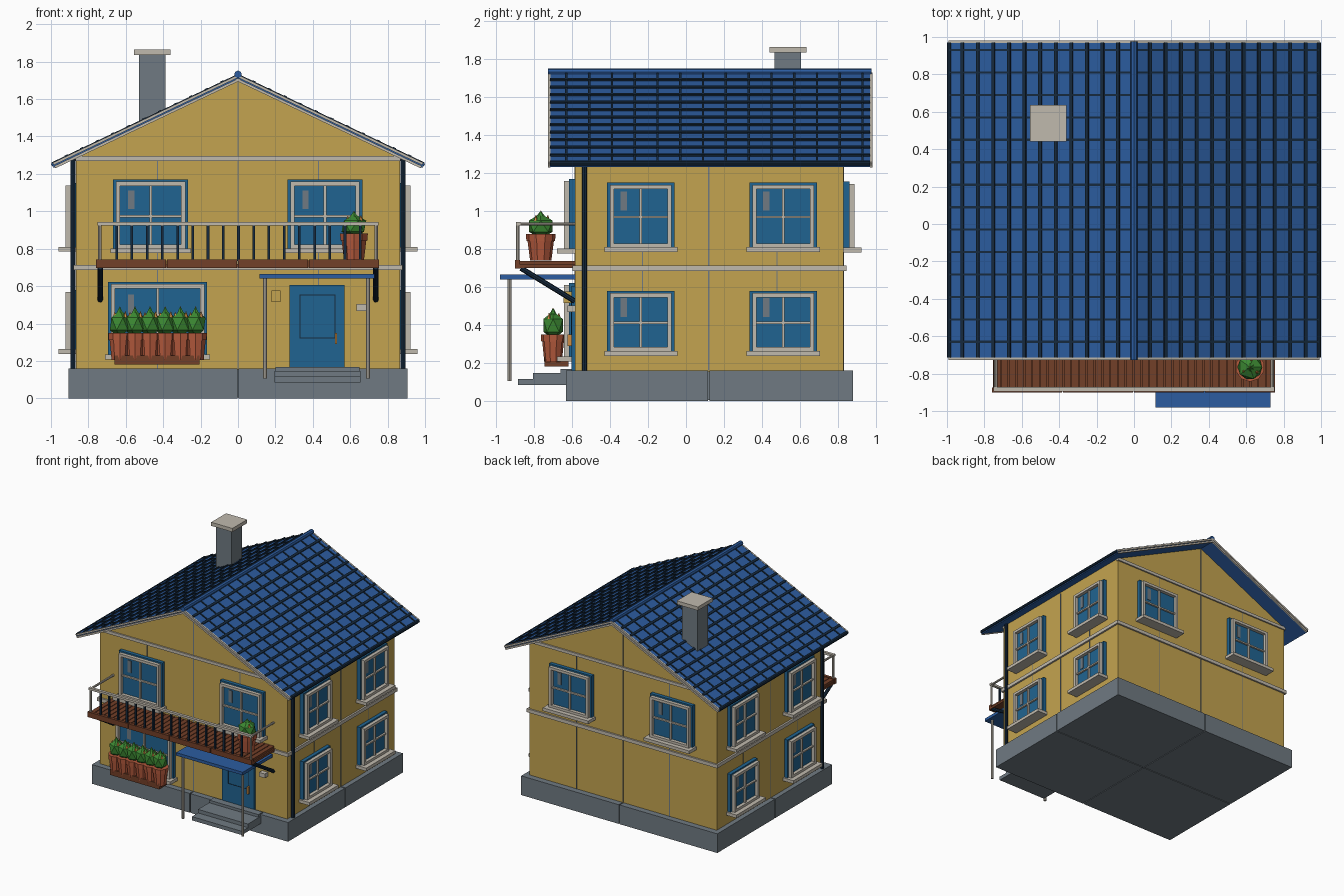
import bpy, bmesh, math
from mathutils import Matrix, Vector

if "Cube" in bpy.data.objects:
    bpy.data.objects.remove(bpy.data.objects["Cube"])


def mat(name, c):
    m = bpy.data.materials.new(name)
    m.diffuse_color = (*c, 1)
    m.use_nodes = True
    m.node_tree.nodes["Principled BSDF"].inputs["Base Color"].default_value = m.diffuse_color
    return m


OCHRE = mat("ochre wall", (.55, .37, .08))
ROOF = mat("roof blue", (.025, .108, .35))
BLUE = mat("window blue", (.0144, .127, .283))
NAVY = mat("dark navy", (.008, .023, .048))
GREY = mat("stone grey", (.162, .195, .223))
LIGHT = mat("light trim", (.53, .49, .42))
BROWN = mat("wood brown", (.17, .05, .021))
CLAY = mat("terracotta", (.45, .10, .045))
GREEN = mat("leaf green", (.045, .25, .032))
ORANGE = mat("flower orange", (.62, .27, .06))


def finish(name, bm, m, M=None):
    me = bpy.data.meshes.new(name)
    bmesh.ops.recalc_face_normals(bm, faces=bm.faces)
    bm.to_mesh(me)
    bm.free()
    me.materials.append(m)
    ob = bpy.data.objects.new(name, me)
    if M:
        ob.matrix_world = M
    bpy.context.collection.objects.link(ob)
    return ob


def boxes(name, m, items, M=None):
    """Boxes given as (x0, x1, y0, y1, z0, z1) joined into one object."""
    bm = bmesh.new()
    for x0, x1, y0, y1, z0, z1 in items:
        T = Matrix.Translation(((x0 + x1) / 2, (y0 + y1) / 2, (z0 + z1) / 2))
        bmesh.ops.create_cube(bm, size=1, matrix=T @ Matrix.Diagonal((x1 - x0, y1 - y0, z1 - z0, 1)))
    return finish(name, bm, m, M)


def rods(name, m, items, r, sides=8):
    """Round bars between pairs of points."""
    bm = bmesh.new()
    for a, b in items:
        a, b = Vector(a), Vector(b)
        T = Matrix.Translation((a + b) / 2) @ (b - a).to_track_quat('Z', 'Y').to_matrix().to_4x4()
        bmesh.ops.create_cone(bm, cap_ends=True, segments=sides, radius1=r, radius2=r,
                              depth=(b - a).length, matrix=T)
    return finish(name, bm, m)


def prism(name, m, pts, y0, y1):
    """Outline in x and z, extruded along y."""
    bm = bmesh.new()
    f = bm.faces.new([bm.verts.new((x, y0, z)) for x, z in pts])
    ext = bmesh.ops.extrude_face_region(bm, geom=[f])
    bmesh.ops.translate(bm, vec=(0, y1 - y0, 0),
                        verts=[v for v in ext["geom"] if isinstance(v, bmesh.types.BMVert)])
    return finish(name, bm, m)


# Foundation in four blocks
g = .004
boxes("foundation", GREY, [(x0, x1, y0, y1, 0, .16)
      for x0, x1 in ((-.905, -g), (g, .905)) for y0, y1 in ((-.633, .12 - g), (.12 + g, .88))])
boxes("foundation_core", GREY, [(-.88, .88, -.61, .86, .005, .155)])

# Walls with gable, panel seams and trim belts
YF, YB, XW = -.585, .83, .865
prism("walls", OCHRE, [(-XW, .15), (XW, .15), (XW, 1.295), (0, 1.702), (-XW, 1.295)], YF, YB)
s, e = .003, .002
seams = []
for x in (-.43, 0, .43):
    top = 1.69 if x == 0 else 1.28
    seams += [(x - s, x + s, YF - e, YF + e, .16, top), (x - s, x + s, YB - e, YB + e, .16, top)]
for sx in (-1, 1):
    seams.append((sx * XW - e, sx * XW + e, .12 - s, .12 + s, .16, 1.28))
    for y in (-.23, .48):
        seams.append((sx * XW - e, sx * XW + e, y - s, y + s, .58, .80))
boxes("panel_seams", GREY, seams)
boxes("trim_belts", LIGHT, [(-.88, .88, YF - .014, YB + .014, .685, .714),
                            (-.87, .87, YF - .012, YF + .01, 1.27, 1.295),
                            (-.87, .87, YB - .01, YB + .012, 1.27, 1.295)])

# Roof slopes with tile ribs, verge trims and gutters
K, Y0, Y1 = .475, -.715, .97
ang, L = math.atan(K), math.hypot(1, K)
for side, sx in (("left", -1), ("right", 1)):
    prism(side + "_roof", ROOF, [(0, 1.728), (sx * .995, 1.728 - K * .995),
                                 (sx * .985, 1.70 - K * .985), (0, 1.70)], Y0, Y1)
    M = Matrix.Translation((0, 0, 1.728)) @ Matrix.Rotation(sx * ang, 4, 'Y')
    rows = [sorted((sx * (L * i / 12 - .009), sx * (L * i / 12 + .009))) for i in range(1, 12)]
    boxes(side + "_tile_rows", NAVY, [(a, b, Y0, Y1, -.005, .009) for a, b in rows], M)
    a, b = sorted((0, sx * L * .99))
    boxes(side + "_tile_columns", NAVY,
          [(a, b, .93 - .12 * i - .006, .93 - .12 * i + .006, -.005, .006) for i in range(14)], M)
    boxes(side + "_verge_trim", LIGHT,
          [(a, b, y, y + .012, z, z + .014) for y in (Y0 - .011, Y1 - .001) for z in (-.031, -.012)], M)
    rods(side + "_gutter", NAVY, [((sx * .985, Y0, 1.252), (sx * .985, Y1, 1.252))], .014)
    rods(side + "_downpipe", NAVY, [((sx * .882, -.535, .16), (sx * .882, -.535, 1.28))], .014)
rods("ridge_cap", ROOF, [((0, -.727, 1.732), (0, .977, 1.732))], .02)

# Chimney
boxes("chimney", GREY, [(-.53, -.387, .465, .605, 1.44, 1.84)])
boxes("chimney_cap", LIGHT, [(-.555, -.36, .44, .635, 1.835, 1.865)])


def window(name, loc, turn, w, h):
    """Window based at its sill; it faces -y before turning."""
    M = Matrix.Translation(loc) @ Matrix.Rotation(math.radians(turn), 4, 'Z')
    a, t = w / 2, .022
    boxes(name + "_casing", BLUE, [(-a, a, -.03, .01, 0, h)], M)
    b, top, mid = a - .015, h - .012, h * .47
    o = -.058
    boxes(name + "_frame", LIGHT, [
        (-b, -b + t, o, -.02, 0, top), (b - t, b, o, -.02, 0, top),
        (-b, b, o, -.02, top - t, top), (-b, b, o, -.02, 0, t),
        (-.007, .007, -.045, -.02, 0, top), (-b, b, -.045, -.02, mid - .006, mid + .006)], M)
    boxes(name + "_sill", LIGHT, [(-a - .015, a + .015, -.095, 0, -.024, .002)], M)
    boxes(name + "_glint", GREY, [(-a * .6, -a * .6 + .033, -.034, -.029, h * .57, h * .57 + .1)], M)


# Windows on all four sides
for i, x in enumerate((-.467, .465)):
    window(f"front_window_{i}", (x, YF, .80), 0, .40, .37)
    window(f"back_window_{i}", (x, YB, .805), 180, .39, .35)
window("front_large_window", (-.43, YF, .232), 0, .53, .39)
for side, sx in (("left", -1), ("right", 1)):
    for i, y in enumerate((-.238, .512)):
        for j, (z, h) in enumerate(((.262, .318), (.808, .342))):
            window(f"{side}_window_{i}_{j}", (sx * XW, y, z), sx * 90, .355, h)

# Door, wall lamp, letterbox and steps
boxes("door", BLUE, [(.275, .57, -.603, YF, .16, .605)])
boxes("door_panel_edges", NAVY, [(.33, .52, -.606, -.60, z, z + .004) for z in (.32, .55)] +
      [(x, x + .004, -.606, -.60, .32, .554) for x in (.33, .516)])
boxes("door_handle", ORANGE, [(.518, .53, -.625, -.60, .29, .35)])
boxes("wall_lamp", OCHRE, [(.18, .226, -.645, YF, .515, .577)])
boxes("letterbox", LIGHT, [(.633, .685, -.625, YF, .468, .503)])
boxes("steps", GREY, [(.195, .655, -.885, -.60, .085, .116), (.195, .655, -.805, -.60, .116, .146),
                      (.2, .65, -.66, -.60, .146, .168)])

# Porch awning with posts
boxes("awning", ROOF, [(.115, .73, -.98, YF, .64, .665)])
rods("awning_posts", LIGHT, [((x, -.93, .105), (x, -.93, .645)) for x in (.145, .695)], .011)

# Balcony deck, fascia, railing and brackets
n = 36
step = 1.5 / n
boxes("balcony_planks", BROWN, [(-.75 + i * step, -.75 + (i + 1) * step - .006, -.885, YF, .715, .737)
                                for i in range(n)])
boxes("balcony_fascia", BROWN, [(-.76 + i * .38, -.76 + (i + 1) * .38 - .006, -.9, -.875, .698, .742)
                                for i in range(4)] + [(-.755, .755, -.88, YF, .70, .718)])
boxes("balusters", NAVY, [(x - .007, x + .007, -.892, -.878, .735, .93)
                          for x in [-.73 + 1.465 * i / 18 for i in range(1, 18)]])
boxes("handrail", LIGHT, [(-.752, .752, -.895, -.872, .924, .942)])
rods("side_rails", LIGHT, [((x, -.885, .932), (x, YF, .932)) for x in (-.74, .74)]
     + [((x, -.885, .735), (x, -.885, .93)) for x in (-.74, .74)], .009)
rods("balcony_brackets", NAVY, [((x, -.87, .70), (x, -.585, .525)) for x in (-.737, .737)], .014)


def pot(name, x, y, z, r, h):
    """Tapered pot with a rim."""
    bm = bmesh.new()
    for z0, z1, r0, r1 in ((0, h * .78, r * .72, r * .9), (h * .74, h, r * .97, r)):
        bmesh.ops.create_cone(bm, cap_ends=True, segments=10, radius1=r0, radius2=r1, depth=z1 - z0,
                              matrix=Matrix.Translation((x, y, z + (z0 + z1) / 2)))
    finish(name, bm, CLAY)


def plant(name, x, y, z, r, h):
    """Faceted bush with small blossoms."""
    bm = bmesh.new()
    bmesh.ops.create_icosphere(bm, subdivisions=1, radius=1, matrix=Matrix.Translation((x, y, z + h * .42))
                               @ Matrix.Diagonal((r, r, h * .5, 1)))
    bmesh.ops.create_cone(bm, cap_ends=True, segments=6, radius1=r * .75, radius2=.004, depth=h * .5,
                          matrix=Matrix.Translation((x, y, z + h * .75)))
    finish(name, bm, GREEN)
    bm = bmesh.new()
    for dx, dy, dz in ((0, 0, 1), (.5, -.35, .82), (-.45, -.3, .8), (.1, .5, .82)):
        bmesh.ops.create_cone(bm, cap_ends=True, segments=5, radius1=.012, radius2=.002, depth=.03,
                              matrix=Matrix.Translation((x + dx * r, y + dy * r, z + dz * h - .01)))
    finish(name + "_blossoms", bm, ORANGE)


# Balcony pot and window planter
pot("balcony_pot", .62, -.765, .74, .078, .14)
plant("balcony_plant", .62, -.765, .865, .074, .132)
boxes("planter_base", BROWN, [(-.66, -.205, -.745, -.62, .182, .23)])
for i in range(6):
    x = -.632 + i * .081
    pot(f"planter_pot_{i}", x, -.70, .205, .064, .145)
    plant(f"planter_plant_{i}", x, -.70, .335, .06, .15)
